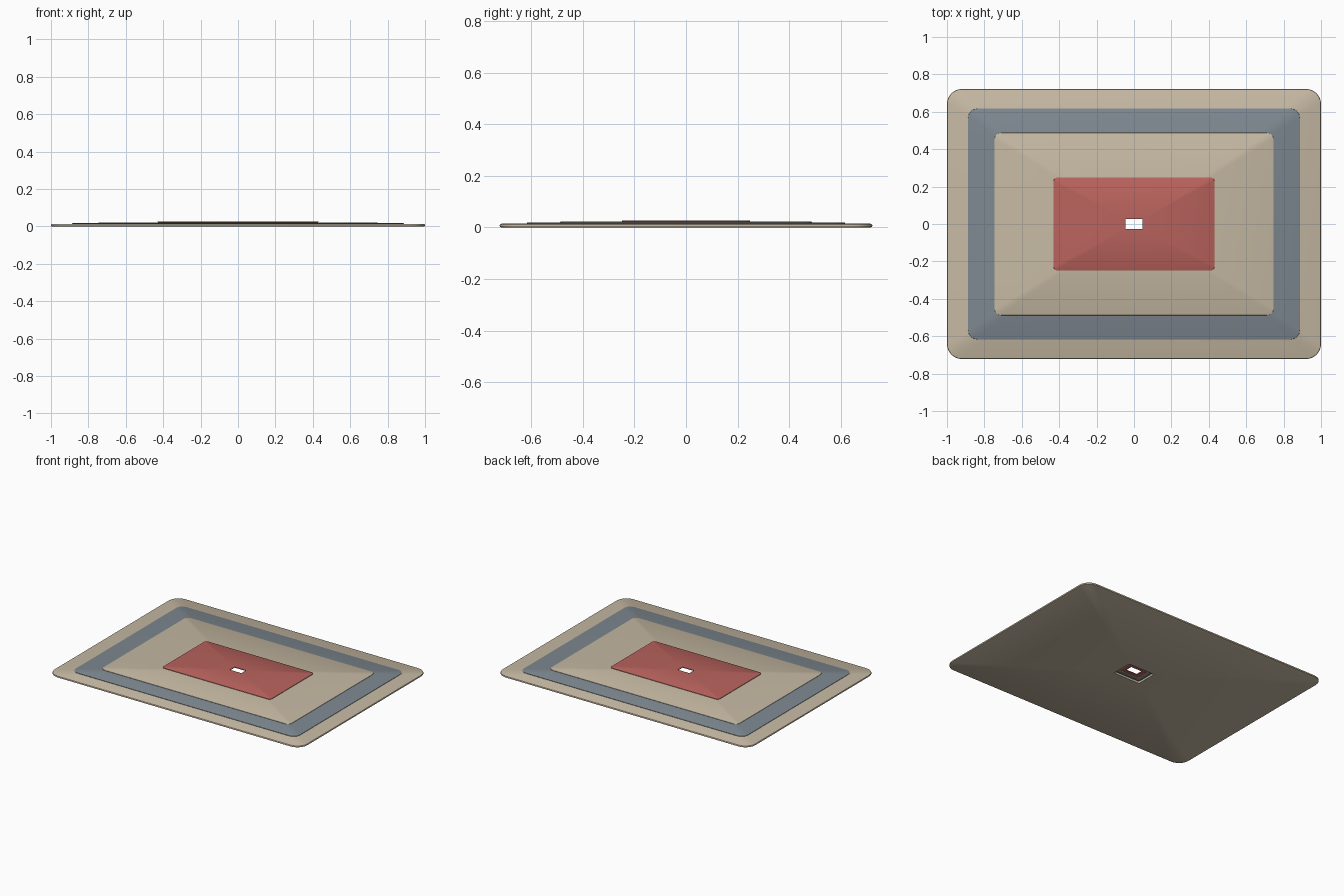
import bpy, bmesh, math

if "Cube" in bpy.data.objects:
    bpy.data.objects.remove(bpy.data.objects["Cube"])


def material(name, rgb):
    m = bpy.data.materials.new(name)
    m.diffuse_color = (*rgb, 1)
    m.use_nodes = True
    m.node_tree.nodes["Principled BSDF"].inputs["Base Color"].default_value = m.diffuse_color
    return m


beige = material("beige", (0.57, 0.49, 0.37))
blue = material("slate blue", (0.21, 0.25, 0.285))
red = material("dusty red", (0.49, 0.125, 0.11))
HOLE = 0.105  # every layer's centre opening is a small copy of its outline


def outline(hx, hy, r, steps=6):
    """Rounded rectangle, counter-clockwise."""
    pts = []
    for i, (sx, sy) in enumerate([(1, 1), (-1, 1), (-1, -1), (1, -1)]):
        for k in range(steps + 1):
            a = math.pi / 2 * (i + k / steps)
            pts.append((sx * (hx - r) + r * math.cos(a), sy * (hy - r) + r * math.sin(a)))
    return pts


def layer(name, hx, hy, r, z0, z1, edge, mat):
    """Flat rectangular ring with a softened outer edge."""
    h = z1 - z0
    section = [(None, z0), (edge, z0), (edge * 0.3, z0 + h * 0.15), (0, z0 + h * 0.4),
               (0, z0 + h * 0.6), (edge * 0.3, z0 + h * 0.85), (edge, z1), (None, z1)]
    bm = bmesh.new()
    rings = []
    for inset, z in section:
        if inset is None:
            pts = [(x * HOLE, y * HOLE) for x, y in outline(hx, hy, r)]
        else:
            pts = outline(hx - inset, hy - inset, r - inset)
        rings.append([bm.verts.new((x, y, z)) for x, y in pts])
    n = len(rings[0])
    for a, b in zip(rings, rings[1:] + rings[:1]):
        for i in range(n):
            j = (i + 1) % n
            bm.faces.new((a[i], a[j], b[j], b[i]))
    bmesh.ops.recalc_face_normals(bm, faces=bm.faces)
    me = bpy.data.meshes.new(name)
    bm.to_mesh(me)
    bm.free()
    me.materials.append(mat)
    ob = bpy.data.objects.new(name, me)
    bpy.context.collection.objects.link(ob)
    bpy.context.view_layer.objects.active = ob
    ob.select_set(True)
    bpy.ops.object.shade_smooth_by_angle(angle=math.radians(30))
    ob.select_set(False)


# Stacked rug layers, from floor to top
layer("rug_base", 1.0, 0.722, 0.08, 0.0, 0.014, 0.006, beige)
layer("border_band", 0.887, 0.617, 0.05, 0.014, 0.018, 0.002, blue)
layer("inner_field", 0.746, 0.488, 0.035, 0.018, 0.022, 0.002, beige)
layer("centre_panel", 0.43, 0.249, 0.02, 0.022, 0.027, 0.002, red)
